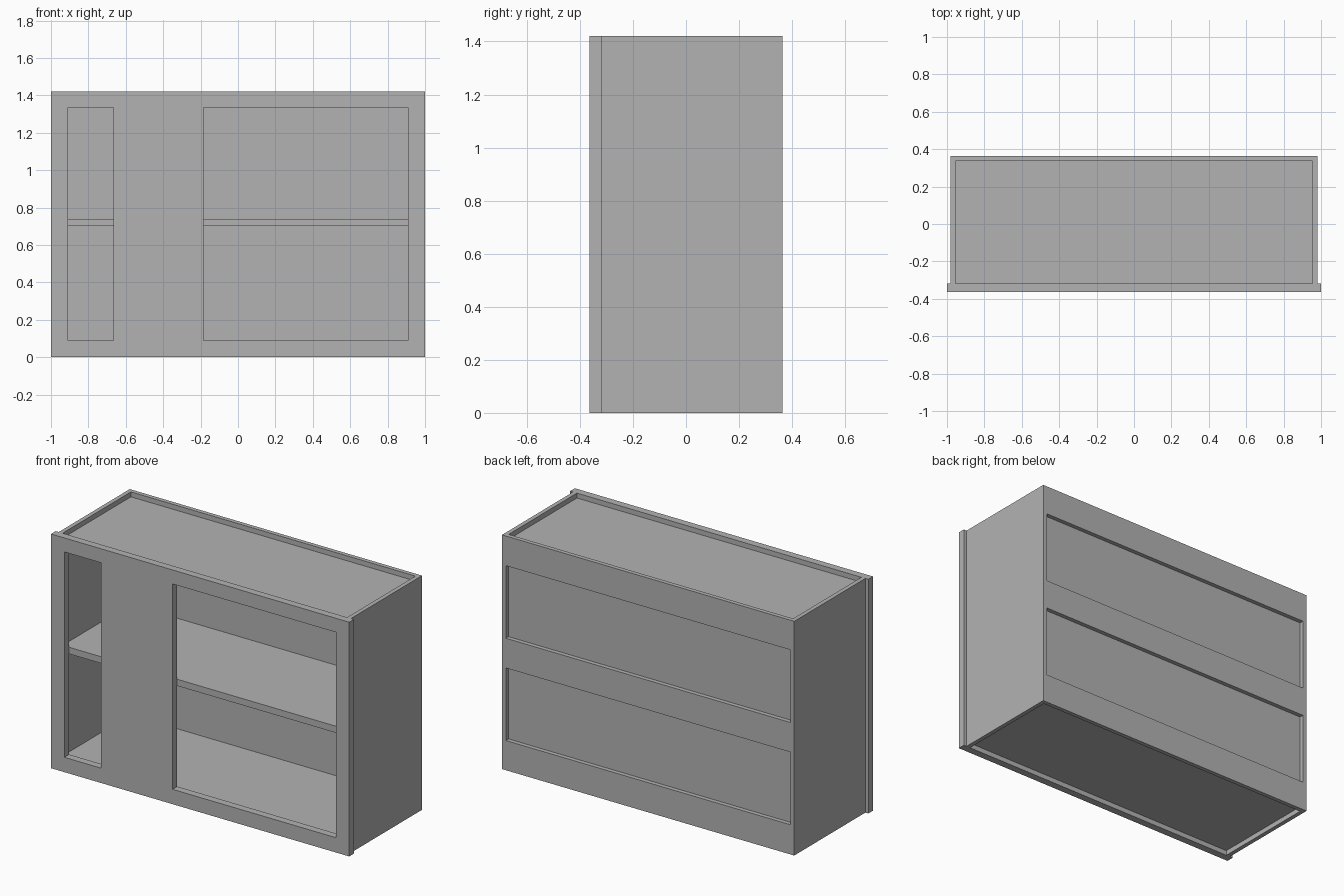
import bpy
import bmesh
from mathutils import Vector

cube = bpy.data.objects.get("Cube")
if cube:
    bpy.data.objects.remove(cube, do_unlink=True)

# Overall sizes
HEIGHT = 1.42
FRONT, BACK = -0.363, 0.363
FRAME_BACK = -0.318
SIDE_OUT, SIDE_IN = 0.98, 0.954
RAIL_FRONT = 0.337
PANEL_FRONT = 0.332

# Single plain grey
grey = bpy.data.materials.new("plain grey")
grey.use_nodes = True
colour = (0.45, 0.45, 0.45, 1)
grey.diffuse_color = colour
grey.node_tree.nodes["Principled BSDF"].inputs["Base Color"].default_value = colour


def finish(name, bm):
    bmesh.ops.recalc_face_normals(bm, faces=bm.faces)
    mesh = bpy.data.meshes.new(name)
    bm.to_mesh(mesh)
    bm.free()
    mesh.materials.append(grey)
    obj = bpy.data.objects.new(name, mesh)
    bpy.context.collection.objects.link(obj)
    return obj


def box(name, x, y, z):
    """Box between pairs of limits on each axis."""
    bm = bmesh.new()
    bmesh.ops.create_cube(bm, size=1)
    lo, hi = Vector((x[0], y[0], z[0])), Vector((x[1], y[1], z[1]))
    for v in bm.verts:
        v.co = (lo + hi) / 2 + v.co * (hi - lo)
    return finish(name, bm)


def holed_board(name, xs, zs, holes, y):
    """Upright board on a grid of lines, leaving out the hole cells."""
    bm = bmesh.new()
    verts = [[bm.verts.new((px, y[0], pz)) for pz in zs] for px in xs]
    for i in range(len(xs) - 1):
        for j in range(len(zs) - 1):
            if (i, j) not in holes:
                bm.faces.new((verts[i][j], verts[i + 1][j],
                              verts[i + 1][j + 1], verts[i][j + 1]))
    extruded = bmesh.ops.extrude_face_region(bm, geom=bm.faces[:], use_keep_orig=True)
    moved = [g for g in extruded["geom"] if isinstance(g, bmesh.types.BMVert)]
    bmesh.ops.translate(bm, verts=moved, vec=(0, y[1] - y[0], 0))
    return finish(name, bm)


# Face frame with a narrow and a wide opening
holed_board("face_frame",
            (-1, -0.91, -0.665, -0.185, 0.91, 1), (0, 0.09, 1.335, HEIGHT),
            {(1, 1), (3, 1)}, (FRONT, FRAME_BACK))

# Side panels
for name, s in (("left_side", 1), ("right_side", -1)):
    box(name, sorted((s * SIDE_IN, s * SIDE_OUT)), (FRAME_BACK, BACK), (0, HEIGHT))

# Bottom, shelf and top boards
inner = (-SIDE_IN, SIDE_IN)
for name, z in (("bottom_board", 0.03), ("shelf", 0.70), ("top_board", 1.35)):
    box(name, inner, (FRAME_BACK, RAIL_FRONT), (z, z + 0.04))

# Back rails over a thin back panel
for name, z in (("bottom_rail", 0), ("middle_rail", 0.62), ("top_rail", 1.24)):
    box(name, inner, (RAIL_FRONT, BACK), (z, z + 0.18))
box("back_panel", inner, (PANEL_FRONT, RAIL_FRONT), (0.03, 1.39))
